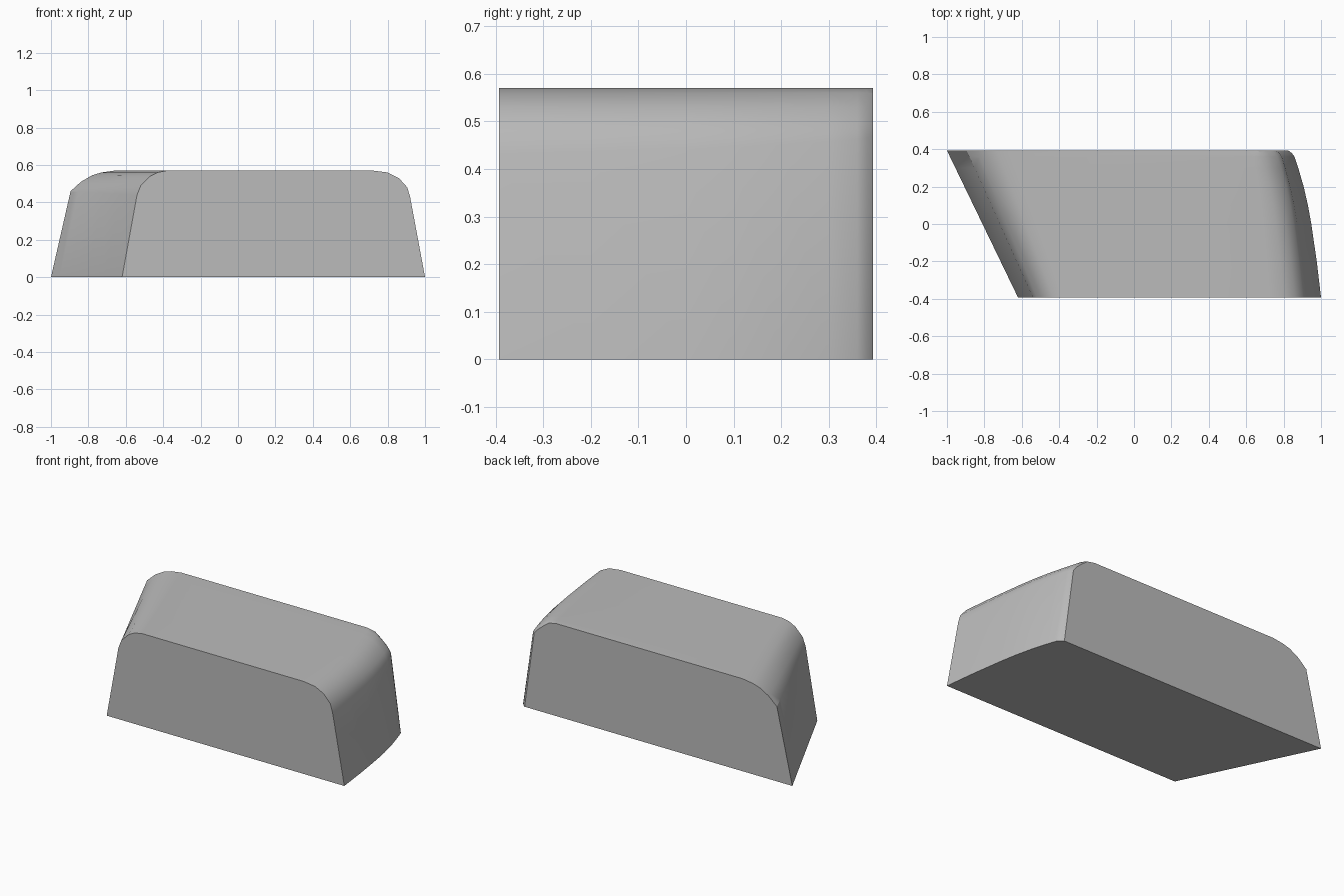
import bpy
import bmesh

cube = bpy.data.objects.get("Cube")
if cube:
    bpy.data.objects.remove(cube, do_unlink=True)

# Single plain grey
grey = bpy.data.materials.new("plain grey")
grey.use_nodes = True
grey.diffuse_color = (0.5, 0.5, 0.5, 1)
grey.node_tree.nodes["Principled BSDF"].inputs["Base Color"].default_value = (0.5, 0.5, 0.5, 1)

# End profiles as (x, z), from the base up to the flat top
LEFT_FRONT = [(-0.62, 0), (-0.54, 0.44), (-0.52, 0.49), (-0.47, 0.54), (-0.43, 0.56), (-0.38, 0.57)]
LEFT_BACK = [(-1.0, 0), (-0.895, 0.46), (-0.84, 0.51), (-0.78, 0.545), (-0.73, 0.56), (-0.66, 0.57)]
RIGHT_FRONT = [(1.0, 0), (0.92, 0.43), (0.905, 0.48), (0.86, 0.53), (0.80, 0.56), (0.72, 0.57)]
RIGHT_BACK = [(0.825, 0), (0.76, 0.47), (0.735, 0.50), (0.70, 0.53), (0.66, 0.56), (0.61, 0.57)]

# Depth stations with the base position of the bowed right end
STATIONS = [(-0.393, 1.0), (-0.2, 0.977), (0.0, 0.948), (0.1, 0.93),
            (0.2, 0.907), (0.3, 0.878), (0.36, 0.858), (0.38, 0.843), (0.393, 0.825)]


def blend(a, b, t):
    return [(p[0] + (q[0] - p[0]) * t, p[1] + (q[1] - p[1]) * t) for p, q in zip(a, b)]


# Loft the body through the stations
bm = bmesh.new()
rings = []
for y, base in STATIONS:
    t = (y + 0.393) / 0.786
    bow = (1.0 - base) / 0.175
    left = blend(LEFT_FRONT, LEFT_BACK, t)
    right = blend(RIGHT_FRONT, RIGHT_BACK, bow)
    rings.append([bm.verts.new((x, y, z)) for x, z in left + right[::-1]])

for a, b in zip(rings, rings[1:]):
    for i in range(len(a)):
        j = (i + 1) % len(a)
        bm.faces.new((a[i], a[j], b[j], b[i]))
bm.faces.new(rings[0])
bm.faces.new(rings[-1])
bmesh.ops.recalc_face_normals(bm, faces=bm.faces)

mesh = bpy.data.meshes.new("body")
bm.to_mesh(mesh)
bm.free()
mesh.materials.append(grey)
body = bpy.data.objects.new("body", mesh)
bpy.context.collection.objects.link(body)

# Smooth rounded shoulders, sharp end outlines
bpy.ops.object.select_all(action="DESELECT")
body.select_set(True)
bpy.context.view_layer.objects.active = body
bpy.ops.object.shade_smooth_by_angle(angle=0.55)
